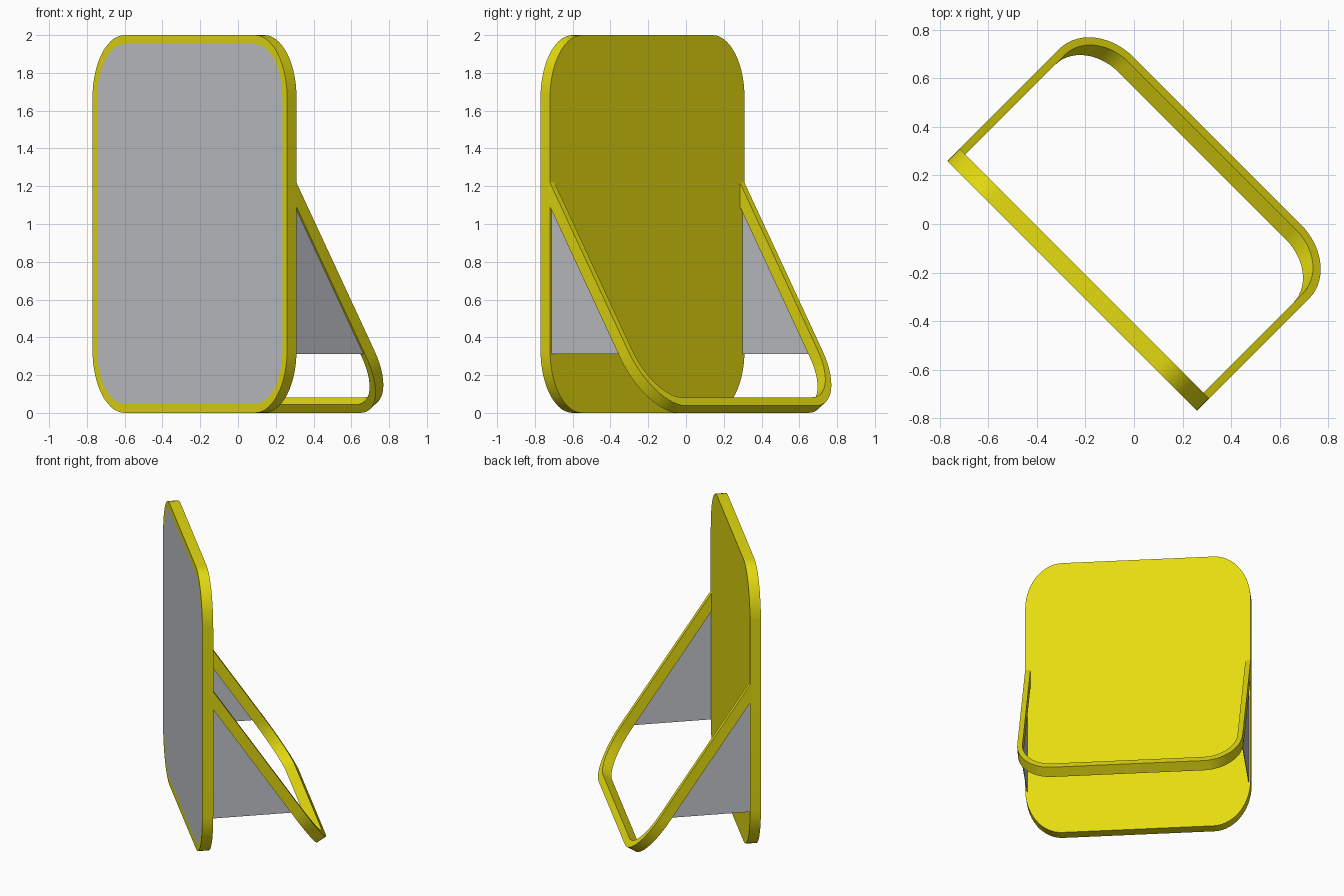
import bpy, bmesh, math
from mathutils import Matrix

if "Cube" in bpy.data.objects:
    bpy.data.objects.remove(bpy.data.objects["Cube"])

TURN = Matrix.Rotation(math.radians(-45), 4, 'Z')   # whole sign is turned 45 degrees
HALF_W, FRONT, BACK = 0.728, -0.361, -0.29
SEG = 14


def material(name, rgb):
    m = bpy.data.materials.new(name)
    m.diffuse_color = (*rgb, 1)
    m.use_nodes = True
    m.node_tree.nodes["Principled BSDF"].inputs["Base Color"].default_value = m.diffuse_color
    return m


YELLOW = material("yellow", (0.78, 0.71, 0.005))
GREY = material("light grey", (0.55, 0.57, 0.60))


def finish(bm, name, mats, smooth=True):
    bm.normal_update()
    bm.transform(TURN)
    me = bpy.data.meshes.new(name)
    bm.to_mesh(me)
    bm.free()
    ob = bpy.data.objects.new(name, me)
    bpy.context.collection.objects.link(ob)
    for m in mats:
        me.materials.append(m)
    if smooth:
        bpy.ops.object.select_all(action='DESELECT')
        ob.select_set(True)
        bpy.context.view_layer.objects.active = ob
        bpy.ops.object.shade_smooth_by_angle(angle=math.radians(30))
    return ob


def arc(cx, cz, rx, rz, start):
    return [(cx + rx * math.cos(a), cz + rz * math.sin(a))
            for a in (math.radians(start + 90 * i / SEG) for i in range(SEG + 1))]


def rounded(hw, hh, rx, rz):
    pts = []
    for sx, sz, a in ((1, 1, 0), (-1, 1, 90), (-1, -1, 180), (1, -1, 270)):
        pts += arc(sx * (hw - rx), 1 + sz * (hh - rz), rx, rz, a)
    return pts


# board: rounded slab with a grey face inside a yellow border
bm = bmesh.new()
outer = rounded(HALF_W, 1.0, 0.24, 0.33)
inner = rounded(HALF_W - 0.035, 0.952, 0.205, 0.282)
loops = [[bm.verts.new((x, y, z)) for x, z in pts]
         for pts, y in ((outer, BACK), (outer, FRONT), (inner, FRONT))]
bm.faces.new(loops[0])
n = len(outer)
for a, b in zip(loops, loops[1:]):
    for i in range(n):
        j = (i + 1) % n
        bm.faces.new((a[i], a[j], b[j], b[i]))
bm.faces.new(loops[2]).material_index = 1
bmesh.ops.recalc_face_normals(bm, faces=bm.faces)
finish(bm, "board", [YELLOW, GREY])

# stand: sloping U-shaped strap, s measured up the slope from the floor end
DW, DZ, DEPTH = 0.549, 0.836, 0.07
TOP_W, BOT_W = 0.485, 0.485 - DZ * DEPTH
TOP_Z, BOT_Z = DW * DEPTH, 0.0


def u_path(hw, s0, rx, rs):
    mid = arc(-(hw - rx), s0 + rs, rx, rs, 180) + arc(hw - rx, s0 + rs, rx, rs, 270)
    return [(-hw, None)] + mid + [(hw, None)]


def strap_loop(bm, path, w0, z0):
    verts = []
    for u, s in path:
        if s is None:                       # ends meet the board back
            s = (w0 - BACK + 0.002) / DW
        verts.append(bm.verts.new((u, w0 - DW * s, z0 + DZ * s)))
    return verts


bm = bmesh.new()
po = u_path(HALF_W, 0, 0.24, 0.35)
pi = u_path(HALF_W - 0.034, 0.053, 0.206, 0.297)
ring = [strap_loop(bm, po, TOP_W, TOP_Z), strap_loop(bm, pi, TOP_W, TOP_Z),
        strap_loop(bm, pi, BOT_W, BOT_Z), strap_loop(bm, po, BOT_W, BOT_Z)]
for k in range(4):
    a, b = ring[k], ring[(k + 1) % 4]
    for i in range(len(a) - 1):
        bm.faces.new((a[i], a[i + 1], b[i + 1], b[i]))
for e in (0, -1):
    bm.faces.new([r[e] for r in ring])
bmesh.ops.recalc_face_normals(bm, faces=bm.faces)
finish(bm, "stand_strap", [YELLOW])

# grey triangular side plates between board and strap
for side, name in ((-1, "left_side_plate"), (1, "right_side_plate")):
    bm = bmesh.new()
    tri = [(BACK - 0.002, 0.313), (0.23, 0.313), (BACK - 0.002, 1.11)]
    ends = [[bm.verts.new((side * u, w, z)) for w, z in tri] for u in (0.713, 0.717)]
    for t in ends:
        bm.faces.new(t)
    for i in range(3):
        j = (i + 1) % 3
        bm.faces.new((ends[0][i], ends[0][j], ends[1][j], ends[1][i]))
    bmesh.ops.recalc_face_normals(bm, faces=bm.faces)
    finish(bm, name, [GREY], smooth=False)
